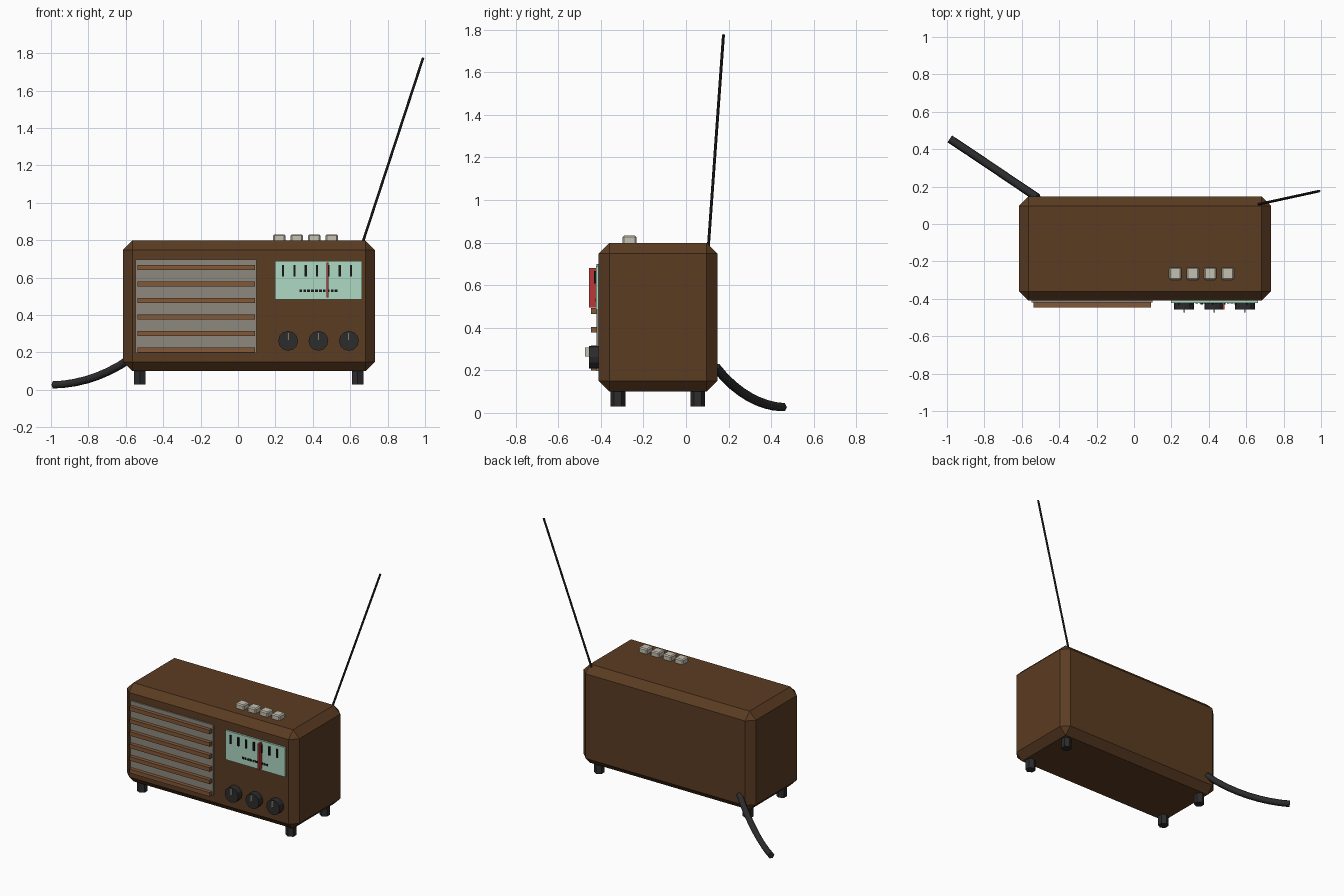
import bpy, bmesh, math
from mathutils import Vector

if "Cube" in bpy.data.objects:
    bpy.data.objects.remove(bpy.data.objects["Cube"])


def material(name, rgb):
    m = bpy.data.materials.new(name)
    m.diffuse_color = (*rgb, 1)
    m.use_nodes = True
    m.node_tree.nodes["Principled BSDF"].inputs["Base Color"].default_value = m.diffuse_color
    return m


WOOD = material("walnut brown", (0.105, 0.045, 0.016))
SLAT = material("light wood", (0.22, 0.098, 0.039))
CLOTH = material("grille grey", (0.27, 0.25, 0.21))
DARK = material("charcoal", (0.025, 0.025, 0.027))
DIAL = material("pale green", (0.42, 0.69, 0.55))
RED = material("needle red", (0.48, 0.04, 0.04))
CREAM = material("warm ivory", (0.56, 0.53, 0.44))
INK = material("ink black", (0.008, 0.008, 0.008))


def finish(bm, name, mat):
    mesh = bpy.data.meshes.new(name)
    bm.to_mesh(mesh)
    bm.free()
    mesh.materials.append(mat)
    ob = bpy.data.objects.new(name, mesh)
    bpy.context.collection.objects.link(ob)
    return ob


def box(name, mat, x, y, z, bevel=0):
    """Box from (min, max) ranges, with optional chamfer."""
    bm = bmesh.new()
    bmesh.ops.create_cube(bm, size=1)
    for v in bm.verts:
        v.co = [(r[0] + r[1]) / 2 + c * (r[1] - r[0]) for r, c in zip((x, y, z), v.co)]
    if bevel:
        bmesh.ops.bevel(bm, geom=bm.edges[:], offset=bevel, segments=1,
                        profile=0.5, affect='EDGES')
    return finish(bm, name, mat)


def rod(name, mat, a, b, radius, sides, radius_end=None):
    """Prism or taper running from point a to point b."""
    a, b = Vector(a), Vector(b)
    bm = bmesh.new()
    bmesh.ops.create_cone(bm, cap_ends=True, segments=sides, radius1=radius,
                          radius2=radius_end or radius, depth=(b - a).length)
    ob = finish(bm, name, mat)
    ob.location = (a + b) / 2
    ob.rotation_euler = (b - a).to_track_quat('Z', 'Y').to_euler()
    return ob


# Chamfered cabinet
FRONT = -0.41
box("cabinet", WOOD, (-0.615, 0.732), (FRONT, 0.147), (0.1, 0.798), 0.05)

# Hexagonal feet
for x in (-0.525, 0.64):
    for y in (-0.32, 0.055):
        rod("foot", DARK, (x, y, 0.03), (x, y, 0.12), 0.035, 6)

# Speaker cloth and slats
box("speaker_cloth", CLOTH, (-0.548, 0.1), (-0.42, -0.4), (0.197, 0.698))
for i in range(6):
    z = 0.214 + i * 0.0882
    box("speaker_slat", SLAT, (-0.538, 0.09), (-0.446, -0.415), (z - 0.014, z + 0.014))

# Tuning dial with tick marks, scale line and needle
box("dial_plate", DIAL, (0.197, 0.662), (-0.423, -0.4), (0.483, 0.69))
for i in range(7):
    x = 0.241 + i * 0.0605
    box("dial_tick", INK, (x - 0.006, x + 0.006), (-0.431, -0.42), (0.607, 0.667))
for i in range(10):
    x = 0.328 + i * 0.021
    box("scale_dash", INK, (x, x + 0.015), (-0.426, -0.42), (0.524, 0.538))
box("dial_needle", RED, (0.472, 0.483), (-0.456, -0.42), (0.495, 0.68))

# Control knobs with pointer marks
for x in (0.268, 0.43, 0.593):
    rod("knob", DARK, (x, -0.4, 0.262), (x, -0.456, 0.262), 0.053, 12)
    box("knob_pointer", CREAM, (x - 0.004, x + 0.004), (-0.474, -0.45), (0.265, 0.307))

# Push buttons on top
for i in range(4):
    x = 0.221 + i * 0.0932
    box("push_button", CREAM, (x - 0.033, x + 0.033), (-0.299, -0.232), (0.78, 0.832), 0.007)

# Aerial
rod("aerial", DARK, (0.664, 0.105, 0.78), (0.99, 0.176, 1.776), 0.007, 8)

# Sagging power cord
curve = bpy.data.curves.new("power_cord", 'CURVE')
curve.dimensions = '3D'
curve.bevel_depth = 0.022
curve.bevel_resolution = 1
curve.resolution_u = 8
curve.use_fill_caps = True
spline = curve.splines.new('BEZIER')
spline.bezier_points.add(1)
ends = [((-0.515, 0.14, 0.215), (-0.665, 0.24, 0.085)),
        ((-0.985, 0.455, 0.027), (-0.84, 0.36, 0.03))]
for p, (co, handle) in zip(spline.bezier_points, ends):
    p.handle_left_type = p.handle_right_type = 'FREE'
    p.co = co
    p.handle_left = p.handle_right = handle
spline.bezier_points[0].handle_left = ends[0][0]
spline.bezier_points[1].handle_right = ends[1][0]
curve.materials.append(DARK)
cord = bpy.data.objects.new("power_cord", curve)
bpy.context.collection.objects.link(cord)
